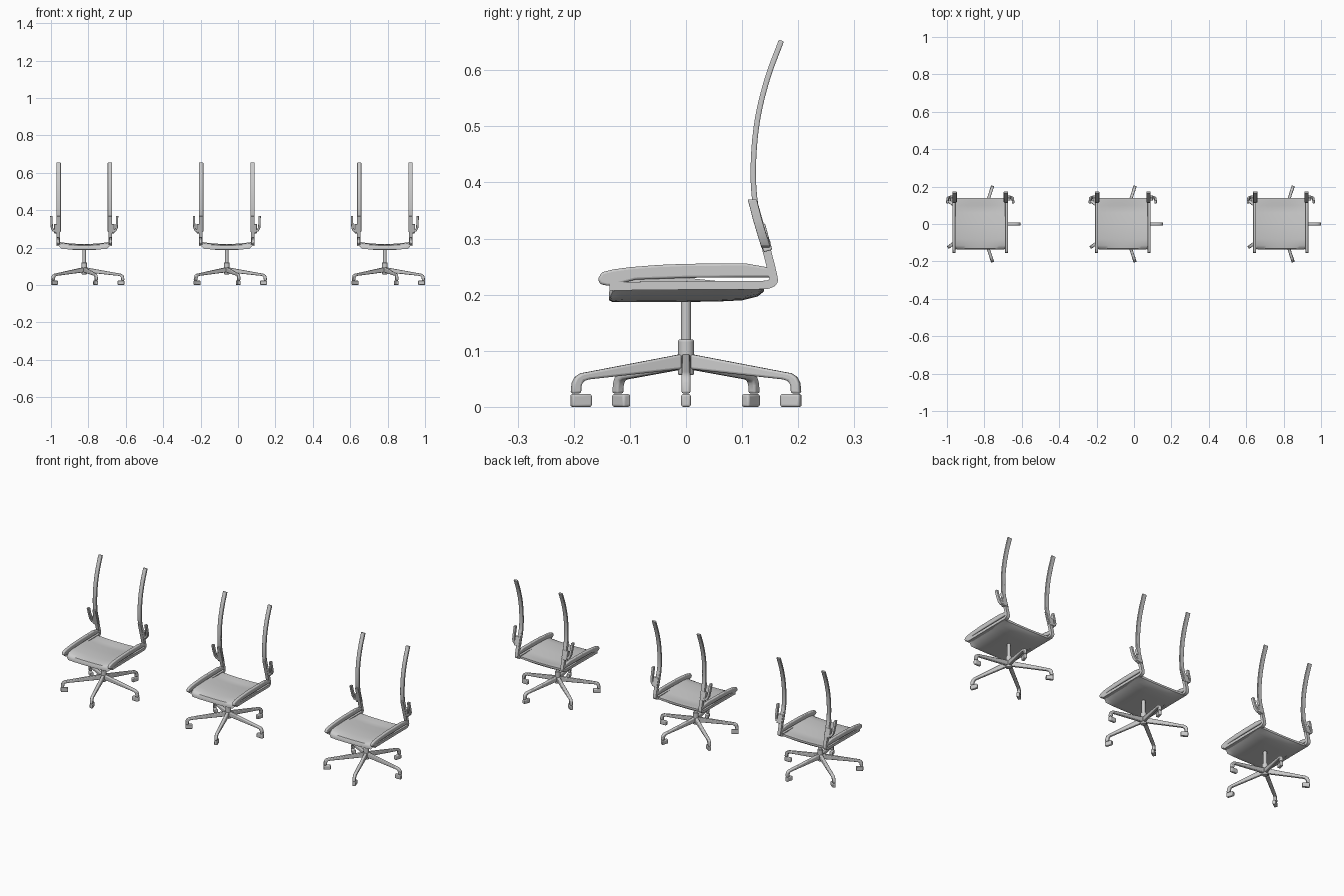
import bpy, bmesh
from math import radians, cos, sin, pi
from mathutils import Vector, Matrix

if "Cube" in bpy.data.objects:
    bpy.data.objects.remove(bpy.data.objects["Cube"])

parts = []


def finish(name, bm, bevel=0.0):
    bmesh.ops.recalc_face_normals(bm, faces=bm.faces)
    me = bpy.data.meshes.new(name)
    bm.to_mesh(me)
    bm.free()
    for p in me.polygons:
        p.use_smooth = True
    me.set_sharp_from_angle(angle=radians(40))
    ob = bpy.data.objects.new(name, me)
    bpy.context.collection.objects.link(ob)
    if bevel:
        m = ob.modifiers.new("bevel", 'BEVEL')
        m.width = bevel
        m.segments = 3
        m.limit_method = 'ANGLE'
        m.angle_limit = radians(40)
    parts.append(ob)
    return ob


def loft(bm, rings):
    rows = [[bm.verts.new(p) for p in r] for r in rings]
    n = len(rows[0])
    for a, b in zip(rows, rows[1:]):
        for i in range(n):
            bm.faces.new((a[i], a[(i + 1) % n], b[(i + 1) % n], b[i]))
    bm.faces.new(rows[0])
    bm.faces.new(rows[-1])


def prism(bm, outline, x, half):
    # outline in (y, z), extruded along x
    loft(bm, [[(s, y, z) for y, z in outline] for s in (x - half, x + half)])


def smooth_path(pts, steps=5):
    p = [Vector(q) for q in pts]
    p = [2 * p[0] - p[1]] + p + [2 * p[-1] - p[-2]]
    out = []
    for a, b, c, d in zip(p, p[1:], p[2:], p[3:]):
        for i in range(steps):
            t = i / steps
            out.append(0.5 * (2 * b + (c - a) * t + (2 * a - 5 * b + 4 * c - d) * t * t
                              + (3 * b - a - 3 * c + d) * t ** 3))
    return out + [p[-2]]


def strip(path, half):
    # band outline of constant thickness around a 2D path
    left, right = [], []
    for i, q in enumerate(path):
        t = (path[min(i + 1, len(path) - 1)] - path[max(i - 1, 0)]).normalized()
        n = Vector((-t.y, t.x)) * half
        left.append(q + n)
        right.append(q - n)
    return left + right[::-1]


def box(bm, c, size):
    bmesh.ops.create_cube(bm, size=1, matrix=Matrix.Translation(c) @ Matrix.Diagonal((*size, 1)))


def cylinder(bm, z0, z1, r):
    bmesh.ops.create_cone(bm, cap_ends=True, segments=24, radius1=r, radius2=r, depth=z1 - z0,
                          matrix=Matrix.Translation((0, 0, (z0 + z1) / 2)))


# five-star base: legs with bent ends and feet
bm = bmesh.new()
for k in range(5):
    start = len(bm.verts)
    leg = [(0.004, 0.095), (0.18, 0.063), (0.197, 0.060), (0.208, 0.053), (0.213, 0.043),
           (0.215, 0.024), (0.198, 0.024), (0.197, 0.038), (0.193, 0.046), (0.183, 0.049), (0.004, 0.068)]
    prism(bm, leg, 0, 0.008)
    box(bm, (0, 0.1965, 0.0115), (0.017, 0.037, 0.023))
    bm.verts.ensure_lookup_table()
    bmesh.ops.rotate(bm, verts=bm.verts[start:], cent=(0, 0, 0),
                     matrix=Matrix.Rotation(2 * pi * k / 5 - pi / 2, 3, 'Z'))
finish("base_legs", bm, 0.004)

# hub and gas column
bm = bmesh.new()
cylinder(bm, 0.057, 0.120, 0.0145)
finish("base_hub", bm, 0.003)
bm = bmesh.new()
cylinder(bm, 0.10, 0.192, 0.009)
finish("column", bm)

# seat: shallow dished pan with a curved underside and rounded front
bm = bmesh.new()
N = 14
rings = []
for y, w, top, bot in [(-0.137, 0.122, 0.205, 0.190), (-0.131, 0.134, 0.217, 0.187),
                       (-0.115, 0.140, 0.227, 0.187), (-0.08, 0.141, 0.231, 0.187),
                       (0.0, 0.141, 0.230, 0.187), (0.06, 0.141, 0.224, 0.188),
                       (0.10, 0.141, 0.222, 0.190), (0.128, 0.140, 0.222, 0.197),
                       (0.139, 0.139, 0.221, 0.206)]:
    u = [-1 + 2 * i / N for i in range(N + 1)]
    dish = 0.012 if -0.12 < y < 0.12 else 0.005
    upper = [(w * t, y, top - dish * (1 - t * t)) for t in u]
    lower = [(w * t, y, bot + (top - 0.012 - bot) * abs(t) ** 3.5) for t in reversed(u)]
    rings.append(upper + lower)
loft(bm, rings)
finish("seat", bm)

# padded rails along both seat sides
bm = bmesh.new()
rail = [(-0.157, 0.228), (-0.150, 0.240), (-0.130, 0.245), (-0.10, 0.249), (-0.05, 0.253), (0.0, 0.255),
        (0.105, 0.256), (0.15, 0.248), (0.162, 0.238), (0.155, 0.231), (0.09, 0.231), (0.0, 0.230),
        (-0.09, 0.227), (-0.12, 0.219), (-0.14, 0.216), (-0.153, 0.219)]
for s in (-1, 1):
    prism(bm, rail, s * 0.140, 0.008)
finish("seat_side_rails", bm, 0.004)

# lower frame: side bar under the seat bending up into the back
bm = bmesh.new()
low = [Vector(p) for p in ((-0.136, 0.215), (0.05, 0.217), (0.12, 0.217))]
low += smooth_path([(0.145, 0.2175), (0.155, 0.223), (0.155, 0.234), (0.143, 0.282), (0.119, 0.368)])
for s in (-1, 1):
    prism(bm, strip(low, 0.0075), s * 0.139, 0.009)
finish("side_frame", bm, 0.004)

# tall curved back posts
bm = bmesh.new()
back = smooth_path([(0.143, 0.285), (0.124, 0.36), (0.120, 0.43), (0.127, 0.51), (0.145, 0.585), (0.170, 0.653)])
for s in (-1, 1):
    prism(bm, strip(back, 0.0048), s * 0.137, 0.0115)
finish("back_posts", bm, 0.0025)

# hooks on the outside of the back posts
bm = bmesh.new()
for s in (-1, 1):
    prism(bm, strip([Vector((0.146, 0.278)), Vector((0.133, 0.325))], 0.008), s * 0.146, 0.015)
    loft(bm, [[(s * (x + a), y + b, z + c) for a, b, c in
               ((-d, -0.008, e), (-d, 0.008, e), (d, 0.008, -e), (d, -0.008, -e))]
              for x, y, z, d, e in ((0.150, 0.143, 0.288, 0.0, 0.007), (0.166, 0.141, 0.292, 0.004, 0.005),
                                    (0.173, 0.136, 0.305, 0.006, 0.001), (0.175, 0.127, 0.335, 0.006, 0.0),
                                    (0.176, 0.118, 0.370, 0.006, 0.0))])
finish("back_hooks", bm, 0.002)

# three identical chairs in a row
for i, x in enumerate((-0.06, -0.822, 0.785)):
    for ob in list(parts):
        o = ob if i == 0 else ob.copy()
        if i:
            bpy.context.collection.objects.link(o)
        o.location.x = x
